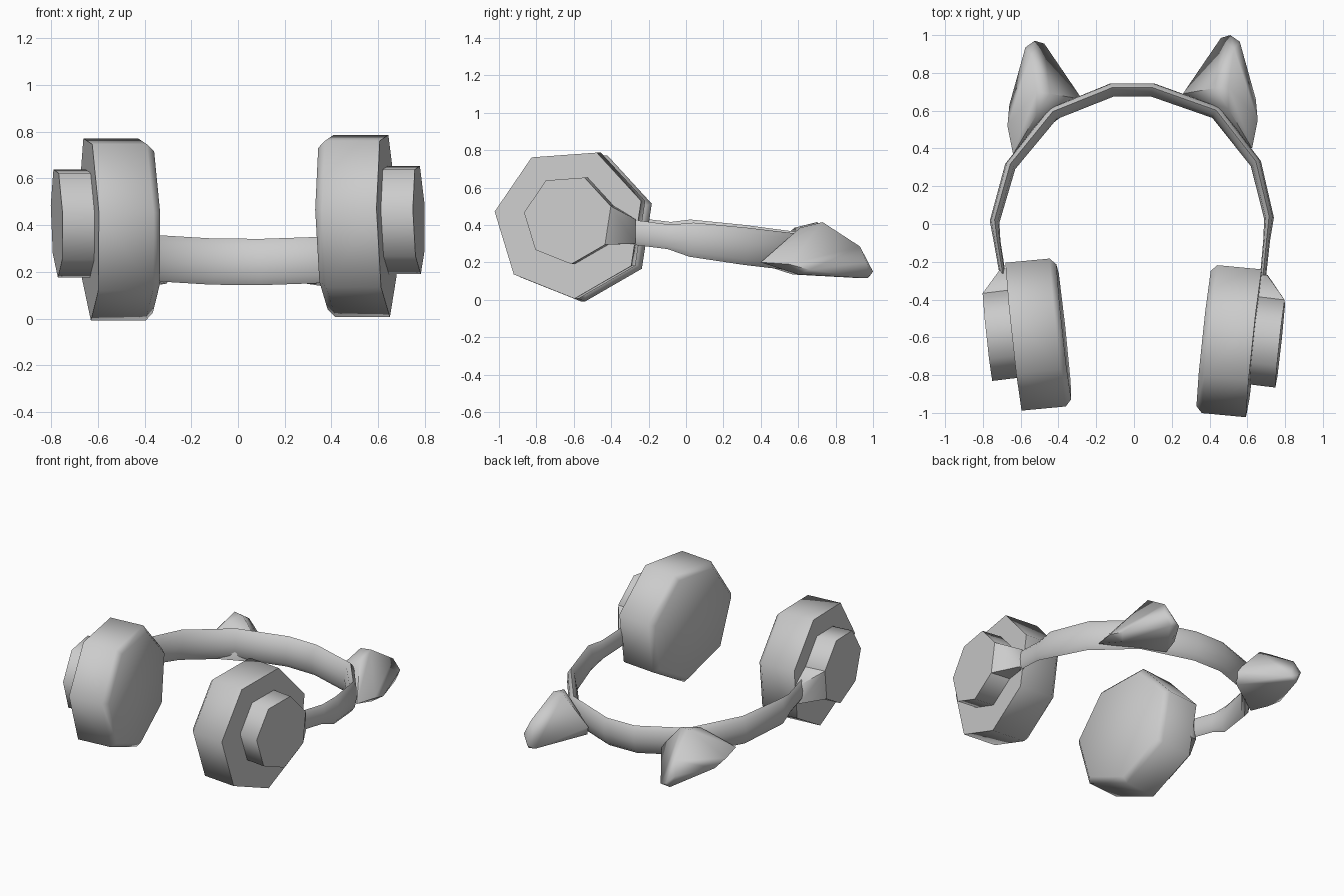
import bpy, bmesh
from math import sin, cos, radians
from mathutils import Vector as V

cube = bpy.data.objects.get("Cube")
if cube:
    bpy.data.objects.remove(cube)

grey = bpy.data.materials.new("plain_grey")
grey.use_nodes = True
COLOUR = (0.6, 0.6, 0.6, 1)
grey.diffuse_color = COLOUR
grey.node_tree.nodes["Principled BSDF"].inputs["Base Color"].default_value = COLOUR


def finish(bm, name, angle=60):
    bmesh.ops.recalc_face_normals(bm, faces=bm.faces[:])
    me = bpy.data.meshes.new(name)
    bm.to_mesh(me)
    bm.free()
    me.materials.append(grey)
    ob = bpy.data.objects.new(name, me)
    bpy.context.collection.objects.link(ob)
    bpy.ops.object.select_all(action='DESELECT')
    ob.select_set(True)
    bpy.context.view_layer.objects.active = ob
    bpy.ops.object.shade_smooth_by_angle(angle=radians(angle))
    return ob


def loft(name, rings):
    bm = bmesh.new()
    vs = [[bm.verts.new(p) for p in r] for r in rings]
    n = len(vs[0])
    for a, b in zip(vs, vs[1:]):
        for i in range(n):
            j = (i + 1) % n
            bm.faces.new((a[i], a[j], b[j], b[i]))
    bm.faces.new(vs[0])
    bm.faces.new(vs[-1])
    return finish(bm, name)


def hull(name, points, angle=60):
    bm = bmesh.new()
    for p in points:
        bm.verts.new(p)
    res = bmesh.ops.convex_hull(bm, input=bm.verts[:])
    junk = {g for g in res["geom_interior"] + res["geom_unused"]
            if isinstance(g, bmesh.types.BMVert)}
    bmesh.ops.delete(bm, geom=list(junk), context='VERTS')
    return finish(bm, name, angle)


# seven-sided ring facing outward, turned slightly towards the front
ACROSS = V((0.107, 0.994, 0))


def ring(x, y, z, r):
    c = V((x, y, z))
    angles = [radians(17 + i * 360 / 7) for i in range(7)]
    return [c + ACROSS * (r * cos(a)) + V((0, 0, r * sin(a))) for a in angles]


def place(p, s):
    # mirror to one side, with the slight lean and offset of each cup
    x, y, z = p
    if s < 0:
        y, z = y + 0.035, z - 0.015
    return (s * x - 0.025 * (z - 0.41), y, z)


# ear, as seen on the left side
EAR = [(0.26, 0.69, 0.22), (0.30, 0.75, 0.18), (0.29, 0.66, 0.15),
       (0.46, 0.985, 0.13), (0.51, 1.0, 0.15), (0.56, 0.965, 0.20),
       (0.52, 0.97, 0.115), (0.645, 0.66, 0.16), (0.655, 0.55, 0.19),
       (0.625, 0.40, 0.20), (0.60, 0.60, 0.135), (0.43, 0.72, 0.41),
       (0.50, 0.73, 0.415), (0.50, 0.61, 0.385), (0.53, 0.93, 0.285)]

for s, side in ((1, "left"), (-1, "right")):
    # padded cup with a chamfered inner rim
    cup = [ring(0.637, -0.625, 0.41, 0.405), ring(0.403, -0.603, 0.41, 0.405),
           ring(0.371, -0.600, 0.41, 0.37)]
    loft(side + "_ear_cup", [[place(p, s) for p in r] for r in cup])
    # smaller outer housing
    inner, outer = ring(0.61, -0.61, 0.43, 0.24), ring(0.775, -0.63, 0.43, 0.24)
    loft(side + "_housing", [[place(p, s) for p in r] for r in (inner, outer)])
    # wedge joining the housing to the arm
    joint = [r[i] for r in (inner, outer) for i in (0, 6)]
    joint += [(x, -0.27, z) for x in (0.665, 0.705) for z in (0.30, 0.43)]
    hull(side + "_arm_joint", [place(p, s) for p in joint])
    # pointed ear on the headband
    shift = V((0, 0, 0)) if s > 0 else V((-0.015, -0.03, 0))
    hull(side + "_pointed_ear", [V((s * x, y, z)) + shift for x, y, z in EAR], 65)

# headband: x, y, half thickness, half height
BAND = [(-0.695, -0.27, .016, .066), (-0.725, -0.09, .018, .066),
        (-0.738, 0.012, .026, .092), (-0.655, 0.305, .03, .1),
        (-0.43, 0.583, .035, .1), (-0.115, 0.71, .036, .1),
        (0.097, 0.71, .036, .1), (0.435, 0.59, .035, .1),
        (0.645, 0.32, .03, .1), (0.715, 0.03, .026, .092),
        (0.702, -0.09, .018, .066), (0.682, -0.29, .016, .066)]
up = V((0, 0.125, 0.99))
centres = [V((x, y, 0.332 - 0.125 * y - 0.01 * x)) for x, y, t, h in BAND]
rings = []
for i, (x, y, t, h) in enumerate(BAND):
    along = centres[min(i + 1, len(BAND) - 1)] - centres[max(i - 1, 0)]
    out = along.cross(up).normalized()
    rings.append([centres[i] + out * (t * cos(a)) + up * (h * sin(a))
                  for a in (radians(45 * k) for k in range(8))])
loft("headband", rings)
